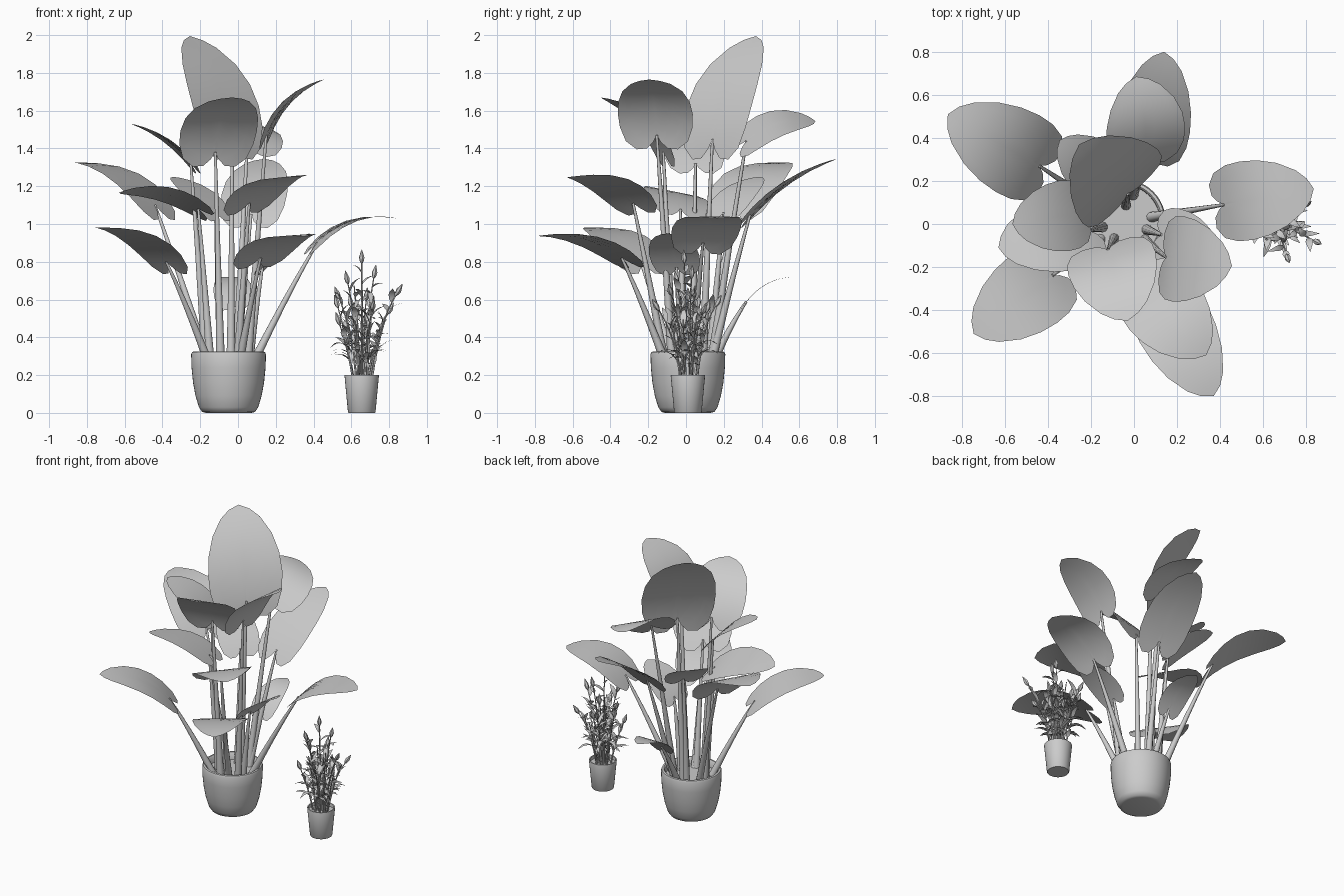
import bpy, math, random
from mathutils import Vector as V

if "Cube" in bpy.data.objects:
    bpy.data.objects.remove(bpy.data.objects["Cube"])

random.seed(4)
UP = V((0, 0, 1))


def make(name, verts, faces):
    me = bpy.data.meshes.new(name)
    me.from_pydata([tuple(v) for v in verts], [], faces)
    me.update()
    ob = bpy.data.objects.new(name, me)
    bpy.context.collection.objects.link(ob)
    bpy.ops.object.select_all(action='DESELECT')
    ob.select_set(True)
    bpy.context.view_layer.objects.active = ob
    bpy.ops.object.shade_smooth_by_angle(angle=math.radians(50))
    return ob


class Part:
    """Collects several pieces into one mesh."""
    def __init__(self):
        self.v, self.f = [], []

    def add(self, verts, faces):
        o = len(self.v)
        self.v += verts
        self.f += [tuple(i + o for i in f) for f in faces]


def lathe(name, profile, cx, cy, n=48):
    verts, faces = [], []
    for r, z in profile:
        verts += [V((cx + r * math.cos(2 * math.pi * k / n),
                     cy + r * math.sin(2 * math.pi * k / n), z)) for k in range(n)]
    m = len(profile)
    for i in range(m - 1):
        for k in range(n):
            a, b = i * n + k, i * n + (k + 1) % n
            faces.append((a, b, b + n, a + n))
    faces.append(tuple(reversed(range(n))))
    faces.append(tuple(range((m - 1) * n, m * n)))
    return make(name, verts, faces)


def tube(path, radii, n=8):
    verts, faces = [], []
    for i, p in enumerate(path):
        t = (path[min(i + 1, len(path) - 1)] - path[max(i - 1, 0)]).normalized()
        a = t.cross(V((0.31, 0.95, 0.02))).normalized()
        b = t.cross(a)
        verts += [p + radii[i] * (a * math.cos(2 * math.pi * k / n) + b * math.sin(2 * math.pi * k / n))
                  for k in range(n)]
    for i in range(len(path) - 1):
        for k in range(n):
            a, b = i * n + k, i * n + (k + 1) % n
            faces.append((a, b, b + n, a + n))
    faces += [tuple(reversed(range(n))), tuple(range(len(verts) - n, len(verts)))]
    return verts, faces


def bezier(a, c, b, n):
    return [a * (1 - t) ** 2 + c * 2 * t * (1 - t) + b * t * t for t in (i / n for i in range(n + 1))]


HEART = [(0, 0), (-.08, .1), (-.15, .28), (-.16, .55), (-.07, .83), (.1, .97), (.28, 1),
         (.48, .95), (.68, .8), (.86, .53), (.95, .28), (1, 0)]
BLADE = [(0, .1), (.2, .75), (.45, 1), (.7, .7), (1, 0)]


def leaf(base, tip, width, outline, curl, cols=4, hint=UP):
    """Sheet between a curved midrib and an outline, mirrored to both sides."""
    axis = tip - base
    length = axis.length
    d = axis.normalized()
    side = d.cross(hint).normalized()
    nrm = side.cross(d)

    def at(u, w):
        return base + axis * u + nrm * (curl * length * 4 * u * (1 - u)) + side * (w * width / 2)

    m = len(outline)
    verts, faces = [], []
    for i, (u, w) in enumerate(outline):
        s = i / (m - 1)
        for j in range(-cols, cols + 1):
            q = abs(j) / cols
            verts.append(at(s + (u - s) * q, w * j / cols))
    row = 2 * cols + 1
    for i in range(m - 1):
        for j in range(row - 1):
            a = i * row + j
            faces.append((a, a + 1, a + row + 1, a + row))
    return verts, faces


# Large pot with rounded foot and thick rim, plus soil
PX, PY = -0.05, 0.01
lathe("large_pot", [(.12, 0), (.14, .005), (.157, .03), (.175, .09), (.188, .16), (.196, .24), (.198, .31),
                    (.193, .323), (.18, .325), (.172, .318), (.17, .265)], PX, PY)
lathe("large_soil", [(.172, .26), (.171, .275)], PX, PY)

# Large leaves: stalk joint, tip, width, curl
LEAVES = [
    ((-.44, .27, 1.10), (-.865, .51, 1.325), .41, .12),
    ((.07, .34, 1.05), (.14, .80, 1.345), .35, .07),
    ((-.03, .14, 1.45), (-.255, .37, 1.995), .49, .09),
    ((-.12, -.12, 1.38), (-.03, -.45, 1.67), .42, .12),
    ((.15, -.155, 1.47), (.455, -.195, 1.765), .40, .12),
    ((.42, .09, .90), (.835, .165, 1.03), .37, .13),
    ((.12, -.34, .82), (.37, -.80, .935), .36, .09),
    ((.06, -.28, 1.11), (.335, -.61, 1.25), .39, .11),
    ((-.38, -.24, .80), (-.745, -.51, .98), .38, .11),
    ((-.21, -.03, 1.08), (-.63, -.11, 1.165), .36, .10),
    ((-.25, .05, 1.32), (-.565, .0, 1.53), .33, .08),
    ((.05, .32, 1.44), (.01, .685, 1.545), .40, .13),
    ((-.12, .20, 1.06), (-.345, .39, 1.25), .28, .07),
    ((-.03, .32, .59), (-.03, .60, .72), .20, .13),
    ((.13, -.05, .77), (.38, -.10, .95), .27, .07),
]
# Sideways tilt of some blades, by leaf number: lean of the face in x and y
TILT = {7: (-.07, 0), 8: (-.1, 0), 10: (0, .2), 12: (.36, 0)}
for i, (b, t, w, c) in enumerate(LEAVES, 1):
    b, t = V(b), V(t)
    make(f"large_leaf_{i:02d}", *leaf(b, t, w, HEART, c, 4, V((*TILT.get(i, (0, 0)), 1))))
    # Tapered stalk from the soil to the leaf joint
    off = V((b.x - PX, b.y - PY, 0)) * .6
    if off.length > .13:
        off *= .13 / off.length
    foot = V((PX, PY, .26)) + off
    path = bezier(foot, foot.lerp(b, .55) + V((0, 0, .03)), b, 10)
    make(f"leaf_stalk_{i:02d}", *tube(path, [.025 - .018 * (k / 10) ** .8 for k in range(11)], 10))

# Small tapered pot with soil
SX, SY = 0.655, 0.01
lathe("small_pot", [(.07, 0), (.073, .004), (.091, .196), (.09, .2), (.083, .2), (.081, .175)], SX, SY, 32)
lathe("small_soil", [(.082, .172), (.081, .178)], SX, SY, 32)

# Small bushy plant: thin stems, arching leaves and pointed buds
stems, blades, buds = Part(), Part(), Part()
BUD = [.003, .012, .015, .008, .001]


def shoot(path, ang, first, bud):
    stems.add(*tube(path, [.006 - .003 * k / 8 for k in range(9)], 5))
    for k in range(first, 8):
        a = ang + k * 2.2 + random.uniform(-.5, .5)
        dr = V((math.cos(a), math.sin(a), 0))
        ln = random.uniform(.08, .13)
        tip = path[k] + dr * ln * random.uniform(.4, .85) + V((0, 0, ln * random.uniform(.0, .9)))
        blades.add(*leaf(path[k], tip, random.uniform(.026, .038), BLADE, .17, 1))
    if bud:
        top = path[-1]
        d = (top - path[-2]).normalized()
        buds.add(*tube([top + d * .075 * s for s in (0, .2, .45, .75, 1)], BUD, 6))


N = 14
for i in range(N):
    ang = i * 2.4
    out = V((math.cos(ang), math.sin(ang), 0))
    rad = math.sqrt((i + .5) / N)
    foot = V((SX, SY, .17)) + out * .055 * rad
    h = random.uniform(.42, .58) - .2 * rad
    top = foot + out * random.uniform(.06, .12) * rad + V((0, 0, h))
    shoot(bezier(foot, foot.lerp(top, .5) - out * .015, top, 8), ang, 2, i % 3 == 0)

# A few reaching shoots with buds
for x, y, z in [(.2, -.09, .68), (.15, .08, .58), (-.13, .03, .66), (.06, -.16, .6),
                (-.06, .15, .62), (0, -.02, .85), (.07, .02, .77), (-.08, -.06, .74)]:
    a, b = V((SX + x * .2, SY + y * .2, .17)), V((SX + x * .9, SY + y * .95, z - .06))
    shoot(bezier(a, V((SX + x * .45, SY + y * .45, z * .7)), b, 8), x * 40, 3, True)

# Low drooping leaves above the small pot rim
for i in range(10):
    a = i * .628 + random.uniform(-.2, .2)
    dr = V((math.cos(a), math.sin(a), 0))
    p = V((SX, SY, random.uniform(.26, .36))) + dr * .06
    blades.add(*leaf(p, p + dr * random.uniform(.08, .13) + V((0, 0, random.uniform(-.01, .06))), .032, BLADE, .22, 1))

make("small_stems", stems.v, stems.f)
make("small_leaves", blades.v, blades.f)
make("flower_buds", buds.v, buds.f)
